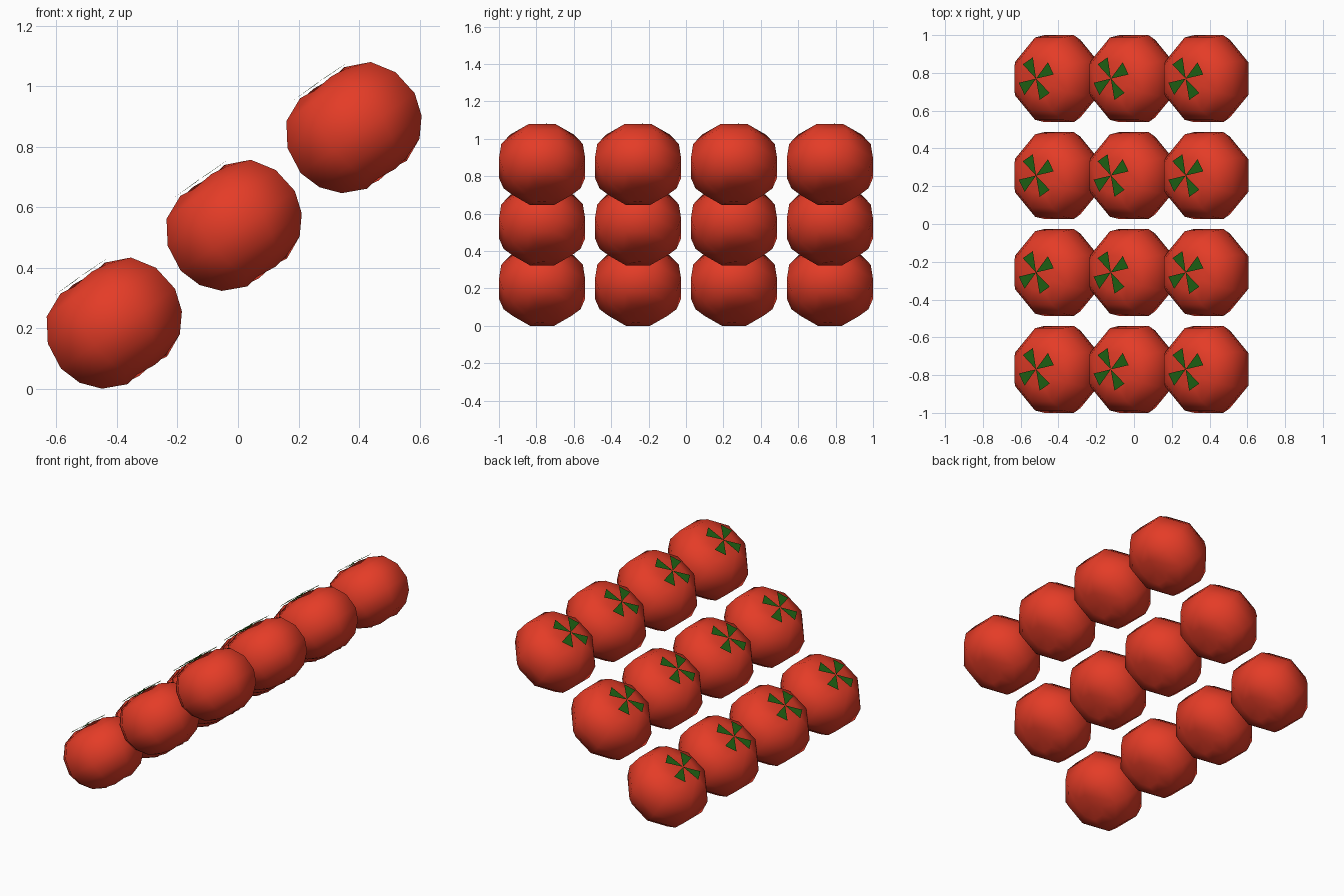
import bpy, bmesh, math
from mathutils import Matrix

cube = bpy.data.objects.get("Cube")
if cube:
    bpy.data.objects.remove(cube, do_unlink=True)


def material(name, colour):
    mat = bpy.data.materials.new(name)
    mat.use_nodes = True
    mat.diffuse_color = (*colour, 1)
    mat.node_tree.nodes["Principled BSDF"].inputs["Base Color"].default_value = (*colour, 1)
    return mat


red = material("tomato red", (0.78, 0.045, 0.02))
green = material("leaf green", (0.014, 0.125, 0.007))

SIDES = 8
TILT = math.radians(-35)
# Radius and height of each ring, from the bottom up
PROFILE = [(0.08, -0.188), (0.157, -0.152), (0.206, -0.094), (0.23, -0.02),
           (0.218, 0.073), (0.17, 0.148), (0.089, 0.184)]
POLE = 0.165


def finish(bm, name, mat, smooth):
    mesh = bpy.data.meshes.new(name)
    for face in bm.faces:
        face.smooth = smooth
    bm.to_mesh(mesh)
    bm.free()
    mesh.materials.append(mat)
    return mesh


def fruit_mesh():
    # Eight-sided squashed fruit with lobed, dimpled ends
    bm = bmesh.new()
    rings = []
    for radius, height in PROFILE:
        r = radius / math.cos(math.pi / SIDES)
        lobed = radius < 0.1
        ring = []
        for i in range(SIDES):
            a = (i + 0.5) * math.tau / SIDES
            k = 1 - 0.04 * (i % 2) if lobed else 1
            ring.append(bm.verts.new((r * math.cos(a), r * math.sin(a), height * k)))
        rings.append(ring)
    bottom = bm.verts.new((0, 0, -POLE))
    top = bm.verts.new((0, 0, POLE))
    for i in range(SIDES):
        j = (i + 1) % SIDES
        for low, high in zip(rings, rings[1:]):
            bm.faces.new((low[i], low[j], high[j], high[i]))
        bm.faces.new((bottom, rings[0][j], rings[0][i]))
        bm.faces.new((top, rings[-1][i], rings[-1][j]))
    return finish(bm, "tomato_body", red, True)


def calyx_mesh():
    # Four flat leaves that widen away from the stem
    bm = bmesh.new()
    for n in range(4):
        mid = math.radians(30 + 90 * n)
        corners = [bm.verts.new((0, 0, 0.193))]
        for side in (-1, 1):
            a = mid + side * math.radians(19)
            corners.append(bm.verts.new((0.115 * math.cos(a), 0.115 * math.sin(a), 0.191)))
        bm.faces.new(corners)
    return finish(bm, "calyx", green, False)


# Stepped rows of tilted fruit
parts = {"tomato": fruit_mesh(), "calyx": calyx_mesh()}
for step in range(3):
    for row in range(4):
        place = Matrix.Translation((-0.408 + 0.396 * step, (row - 1.5) * 0.513, 0.215 + 0.323 * step))
        for name, mesh in parts.items():
            obj = bpy.data.objects.new(f"{name}_{step + 1}_{row + 1}", mesh)
            obj.matrix_world = place @ Matrix.Rotation(TILT, 4, 'Y')
            bpy.context.collection.objects.link(obj)
